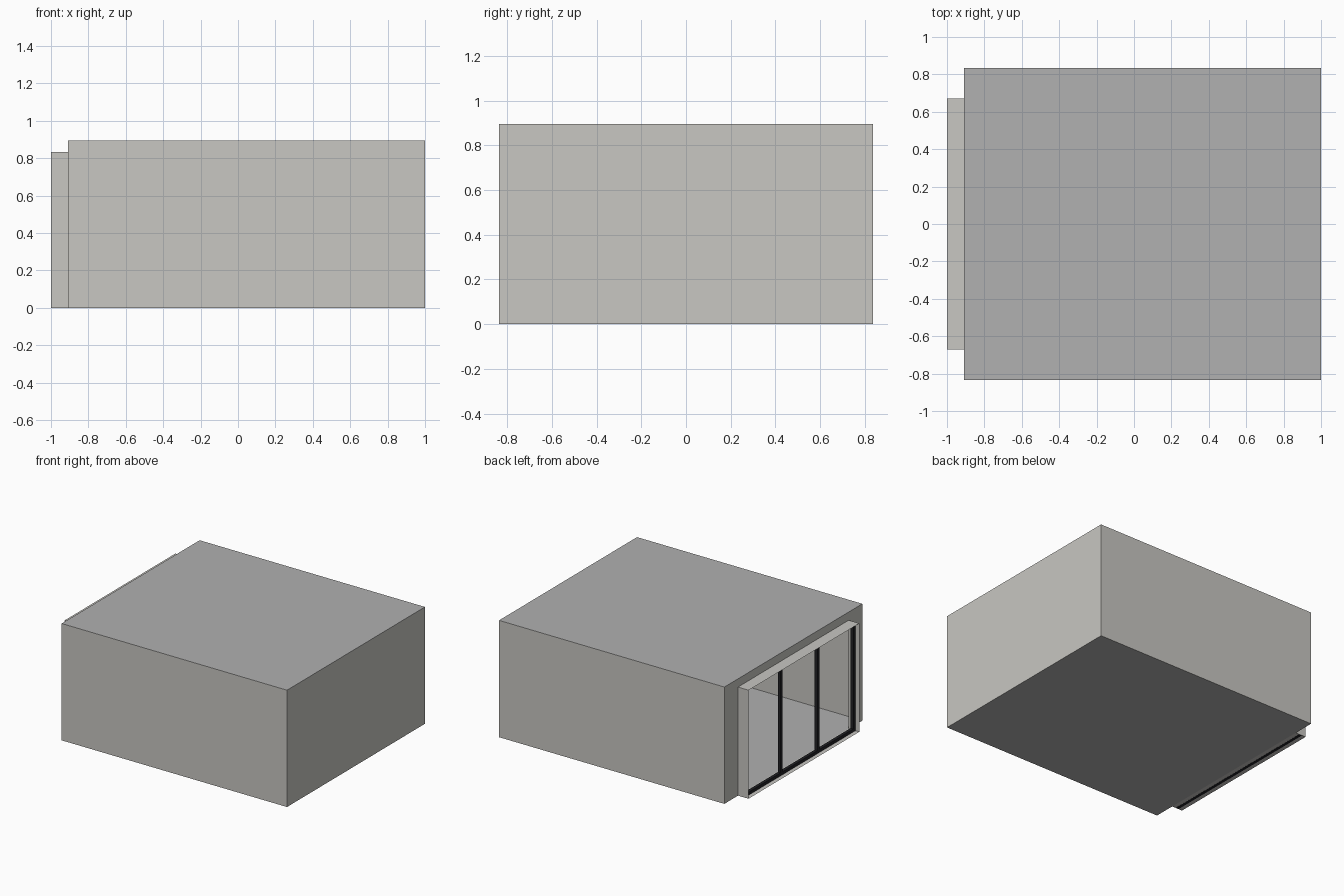
import bpy, bmesh

if "Cube" in bpy.data.objects:
    bpy.data.objects.remove(bpy.data.objects["Cube"])

X0, X1, Y, H = -0.91, 1.0, 0.835, 0.895     # room shell
XF, YF, HF = -1.0, 0.67, 0.832              # projecting window surround
XM, BAR = -0.955, 0.024                     # glazing bar plane and thickness


def material(name, rgb):
    m = bpy.data.materials.new(name)
    m.diffuse_color = (*rgb, 1)
    m.use_nodes = True
    m.node_tree.nodes["Principled BSDF"].inputs["Base Color"].default_value = m.diffuse_color
    return m


warm = material("warm_wall", (0.58, 0.57, 0.54))
grey = material("grey_slab", (0.44, 0.44, 0.44))
dark = material("dark_metal", (0.015, 0.015, 0.018))


def sheets(name, quads, mat):
    """One object made of flat quads that share their corners."""
    bm = bmesh.new()
    for q in quads:
        bm.faces.new([bm.verts.new(p) for p in q])
    bmesh.ops.remove_doubles(bm, verts=bm.verts, dist=1e-5)
    me = bpy.data.meshes.new(name)
    bm.to_mesh(me)
    bm.free()
    me.materials.append(mat)
    ob = bpy.data.objects.new(name, me)
    bpy.context.collection.objects.link(ob)
    return ob


def flat(x0, x1, y0, y1, z):
    return [(x0, y0, z), (x1, y0, z), (x1, y1, z), (x0, y1, z)]


def upright(xa, ya, xb, yb, z0, z1):
    return [(xa, ya, z0), (xb, yb, z0), (xb, yb, z1), (xa, ya, z1)]


def box(name, lo, hi, mat):
    bpy.ops.mesh.primitive_cube_add(size=1, location=[(a + b) / 2 for a, b in zip(lo, hi)])
    ob = bpy.context.object
    ob.name = name
    ob.scale = [b - a for a, b in zip(lo, hi)]
    bpy.ops.object.transform_apply(location=False, rotation=False, scale=True)
    ob.data.materials.append(mat)


# Thin room shell
sheets("floor", [flat(X0, X1, -Y, Y, 0)], grey)
sheets("roof", [flat(X0, X1, -Y, Y, H)], grey)
sheets("outer_walls", [upright(X0, -Y, X1, -Y, 0, H),
                       upright(X1, -Y, X1, Y, 0, H),
                       upright(X1, Y, X0, Y, 0, H)], warm)

# Window wall: two side strips and a header around the opening
sheets("window_wall", [upright(X0, Y, X0, YF, 0, H),
                       upright(X0, -YF, X0, -Y, 0, H),
                       upright(X0, YF, X0, -YF, HF, H)], warm)

# Thin surround projecting from the opening
sheets("window_surround", [upright(X0, YF, XF, YF, 0, HF),
                           upright(XF, -YF, X0, -YF, 0, HF),
                           flat(XF, X0, -YF, YF, HF),
                           flat(XF, X0, -YF, YF, 0.001)], warm)

# Dark glazing frame: rails, end stiles and two mullions
xa, xb = XM - BAR / 2, XM + BAR / 2
e = 0.001
for name, z in (("bottom_rail", 0), ("top_rail", HF - BAR - e)):
    box(name, (xa, -YF + e, z), (xb, YF - e, z + BAR), dark)
for i, y in enumerate((-YF + BAR / 2 + e, -YF / 3, YF / 3, YF - BAR / 2 - e)):
    box(f"window_stile_{i + 1}", (xa, y - BAR / 2, BAR), (xb, y + BAR / 2, HF - BAR - e), dark)
